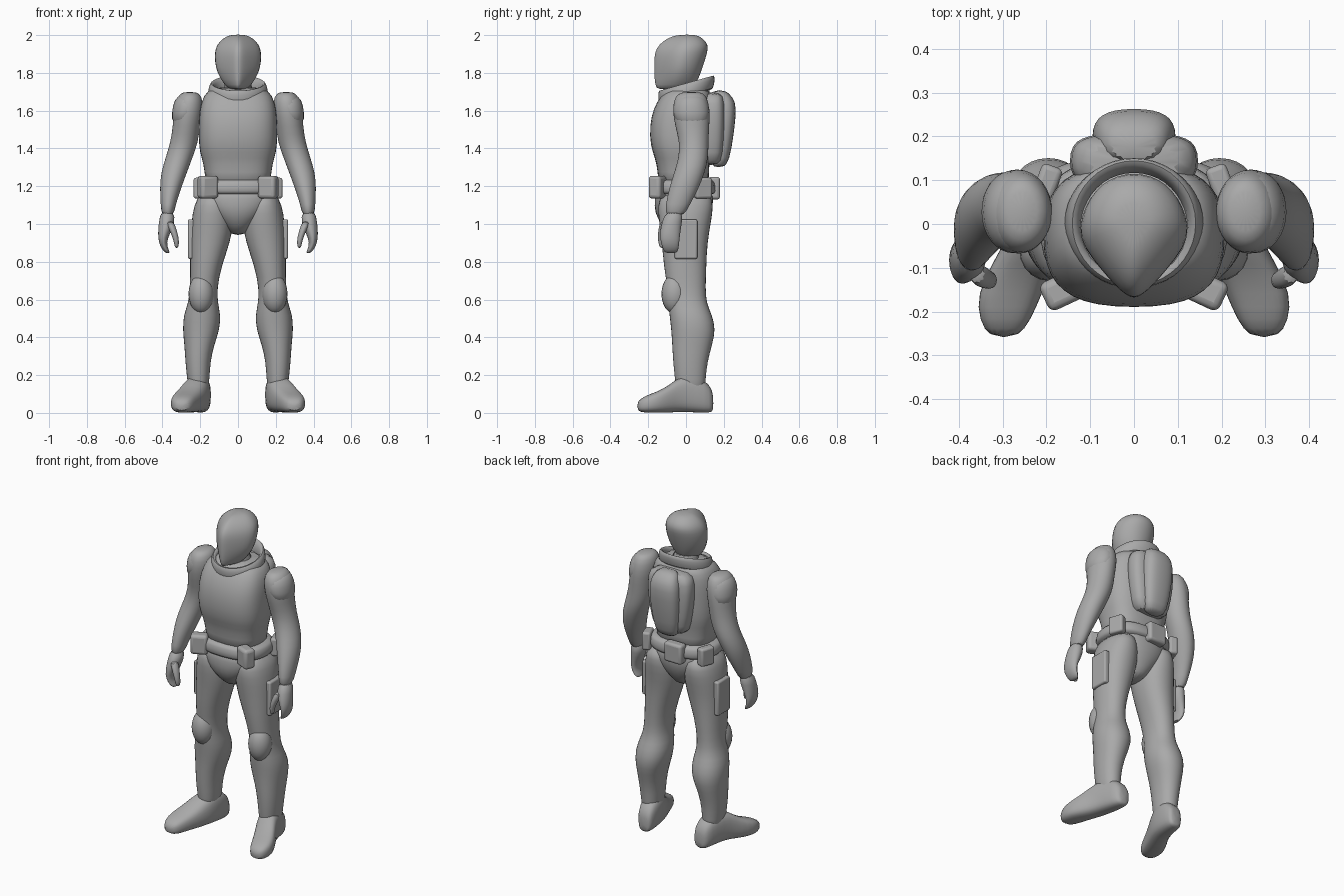
import bpy
import math
from mathutils import Matrix, Vector

default_cube = bpy.data.objects.get("Cube")
if default_cube:
    bpy.data.objects.remove(default_cube, do_unlink=True)

grey = bpy.data.materials.new("plain grey")
grey.use_nodes = True
grey.diffuse_color = (0.4, 0.4, 0.4, 1)
grey.node_tree.nodes["Principled BSDF"].inputs["Base Color"].default_value = grey.diffuse_color

UNIT = 0.01  # part dimensions below are in hundredths


def finish(obj, mirrored, angle, detail=1):
    """Material, optional left/right mirror, smoothing."""
    obj.data.materials.append(grey)
    if mirrored:
        mirror = obj.modifiers.new("mirror", 'MIRROR')
        mirror.use_mirror_merge = False
    if detail:
        subdivision = obj.modifiers.new("smooth form", 'SUBSURF')
        subdivision.levels = subdivision.render_levels = detail
    bpy.ops.object.select_all(action='DESELECT')
    obj.select_set(True)
    bpy.context.view_layer.objects.active = obj
    bpy.ops.object.shade_smooth_by_angle(angle=math.radians(angle))
    return obj


def loft(name, rings, mirrored=False, square=2.0, point=0.0, tilt=0.0,
         along_y=False, closed=False, sides=16, angle=60):
    """Skin of rounded sections: (level, left, right, front, back).
    point narrows the front, tilt raises the back, closed joins last to first."""
    verts, faces = [], []
    for level, low_a, high_a, low_b, high_b in rings:
        mid_a, half_a = (low_a + high_a) / 2, (high_a - low_a) / 2
        mid_b, half_b = (low_b + high_b) / 2, (high_b - low_b) / 2
        for i in range(sides):
            turn = math.tau * i / sides
            c, s = math.cos(turn), math.sin(turn)
            a = math.copysign(abs(c) ** (2 / square), c)
            b = math.copysign(abs(s) ** (2 / square), s)
            if b < 0:
                a *= 1 + point * b
            a, b = mid_a + half_a * a, mid_b + half_b * b
            place = (a, level, b) if along_y else (a, b, level + tilt * b)
            verts.append(Vector(place) * UNIT)
    count = len(rings)
    for r in range(count if closed else count - 1):
        here, above = r * sides, (r + 1) % count * sides
        for i in range(sides):
            j = (i + 1) % sides
            faces.append((here + i, here + j, above + j, above + i))
    if not closed:
        faces.append(tuple(reversed(range(sides))))
        faces.append(tuple(range((count - 1) * sides, count * sides)))
    if along_y or rings[0][0] > rings[-1][0]:
        faces = [tuple(reversed(f)) for f in faces]
    mesh = bpy.data.meshes.new(name)
    mesh.from_pydata(verts, [], faces)
    obj = bpy.data.objects.new(name, mesh)
    bpy.context.collection.objects.link(obj)
    return finish(obj, mirrored, angle)


def centred(*rows):
    """Rings symmetric about x: (level, half width, front, back)."""
    return [(z, -w, w, front, back) for z, w, front, back in rows]


def pouch(name, centre, size, turn=0, mirrored=False):
    """Soft box with bevelled edges."""
    bpy.ops.mesh.primitive_cube_add(size=1)
    obj = bpy.context.object
    obj.name = name
    obj.data.transform(Matrix.Translation(Vector(centre) * UNIT)
                       @ Matrix.Rotation(math.radians(turn), 4, 'Z')
                       @ Matrix.Diagonal((*(Vector(size) * UNIT), 1)))
    bevel = obj.modifiers.new("soft edges", 'BEVEL')
    bevel.width, bevel.segments = min(size) * UNIT * 0.25, 3
    return finish(obj, mirrored, 50, detail=0)


def pad(name, centre, radii):
    """Mirrored rounded pad."""
    bpy.ops.mesh.primitive_uv_sphere_add(segments=20, ring_count=12)
    obj = bpy.context.object
    obj.name = name
    obj.data.transform(Matrix.Translation(Vector(centre) * UNIT)
                       @ Matrix.Diagonal((*(Vector(radii) * UNIT), 1)))
    return finish(obj, True, 60, detail=0)


# Head: pointed faceplate, raised brow at the back of the helmet
loft("helmet", centred((171, 4, -15, 2), (173, 7, -16.5, 5), (180, 11.5, -17, 8),
                       (186, 12.6, -17, 10), (191, 12.7, -16.7, 11.5),
                       (195, 11.5, -14.5, 12), (198.5, 8, -10, 9), (200.3, 4, -4, 5)),
     square=2.1, point=0.6, sides=20)
loft("neck", centred((165, 9, -8, 9), (178, 8, -7, 7)))
loft("collar", centred((167, 17, -15, 15), (173, 15.5, -15, 15.5), (175, 14.5, -14.5, 15),
                       (174, 12.5, -12.5, 12.5), (167, 11.5, -11, 11)),
     tilt=0.28, closed=True, sides=20)

# Torso: broad chest plate tapering to the waist
loft("chest", centred((118, 18, -15, 13), (128, 17.5, -15, 12), (135, 19.5, -16.5, 13),
                      (141, 21, -19, 14), (152, 21, -19.5, 14), (161, 20.5, -17.5, 14),
                      (168, 18.5, -13.5, 13.5), (173, 14, -9, 12)), square=2.7, sides=20)
loft("pelvis", centred((122, 19, -16, 14), (113, 21, -17, 15), (106, 16, -17, 14),
                       (99, 8, -13, 10), (94, 4, -7, 6)), square=2.3)

# Belt with pouches
loft("belt", centred((115, 21, -17, 15.5), (117, 22, -18, 16), (122, 21.5, -17.5, 15.5),
                     (124, 20, -16.5, 14.5)), square=2.5, sides=20)
pouch("front_pouches", (16, -15, 119.5), (10, 7, 12), -25, True)
pouch("side_pouches", (20, 9, 119), (5, 9, 11), 20, True)
pouch("back_pouch", (-3, 15, 119), (12, 6, 12))
pouch("thigh_pouches", (24.5, 0, 92), (4, 12, 21), 0, True)

# Backpack: wide against the back, narrow outer shell
loft("backpack_base", centred((131, 10, 8, 18), (136, 12, 8, 20), (152, 15, 8, 21),
                              (165, 15, 8, 21), (170, 12, 9, 19)), square=3.2)
loft("backpack_shell", centred((130, 5, 14, 20), (133, 7.5, 14, 23), (148, 9.5, 14, 25.5),
                               (162, 10, 14, 27), (167, 8, 14, 25), (171, 6, 14, 21)),
     square=2.6)

# Arms: shoulder, upper arm, forearm swung slightly forward
loft("arms", [(170, 22, 29, -2, 8), (168, 19, 32, -6, 11), (161, 18, 34.5, -7.5, 13),
              (152, 20, 34.5, -6, 12.5), (143, 21, 36, -3.5, 12), (135, 24, 38.5, -4, 12),
              (127, 27, 41, -6.5, 10), (119, 30, 41.5, -9, 7), (110, 33, 41, -11, 2),
              (104, 34, 40.5, -11, -1)], mirrored=True)
loft("shoulder_pads", [(169, 23, 30, -2, 8), (166, 19, 34, -6.5, 11.5), (159, 19, 35.3, -7.5, 13),
                       (152, 25, 35, -5, 11.5)], mirrored=True)
loft("hands", [(107, 34, 41, -10.5, -1.5), (101, 33, 42, -13, -2), (95, 36, 42.5, -14, -3),
               (90, 38, 42, -13.5, -3.5), (86, 36.5, 40, -12, -4), (84.5, 36, 38, -11, -5)],
     mirrored=True)
loft("thumbs", [(102, 34, 39, -14, -8), (96, 32, 36, -15, -10), (91, 31, 34, -15, -11),
                (87, 31.5, 33.5, -14, -11)], mirrored=True, sides=10)

# Legs: thigh, calf and ankle
loft("legs", [(117, 7, 20, -13, 13), (110, 3, 23.5, -15.5, 15), (101, 2, 25, -14.5, 13.5),
              (90, 4, 25.5, -13, 11.5), (78, 8.5, 25.5, -12, 11), (66, 11, 25.5, -10, 10.5),
              (58, 10.5, 26.5, -9.5, 11), (52, 9, 29, -9, 14), (44, 9.5, 29.5, -8, 16),
              (36, 12.5, 28.5, -7.5, 14), (27, 14.5, 28, -7, 11.5), (18, 15, 27, -6, 10.5),
              (8, 16, 26, -5, 10)], mirrored=True, square=2.2)
pad("knee_pads", (19.5, -6, 63), (6.7, 7, 10.5))

# Boots: toes turned outwards
loft("boots", [(14.5, 16, 22, 1, 9), (13, 14.5, 24.5, 0, 15), (6, 14, 26.5, 0, 20),
               (-3, 15, 29, 0.5, 20), (-9, 18, 32.5, 0, 14.5), (-16, 21, 36, 0, 11),
               (-22, 23.5, 35.5, 0, 9), (-26, 26.5, 33, 1, 6)],
     mirrored=True, square=2.8, along_y=True)
